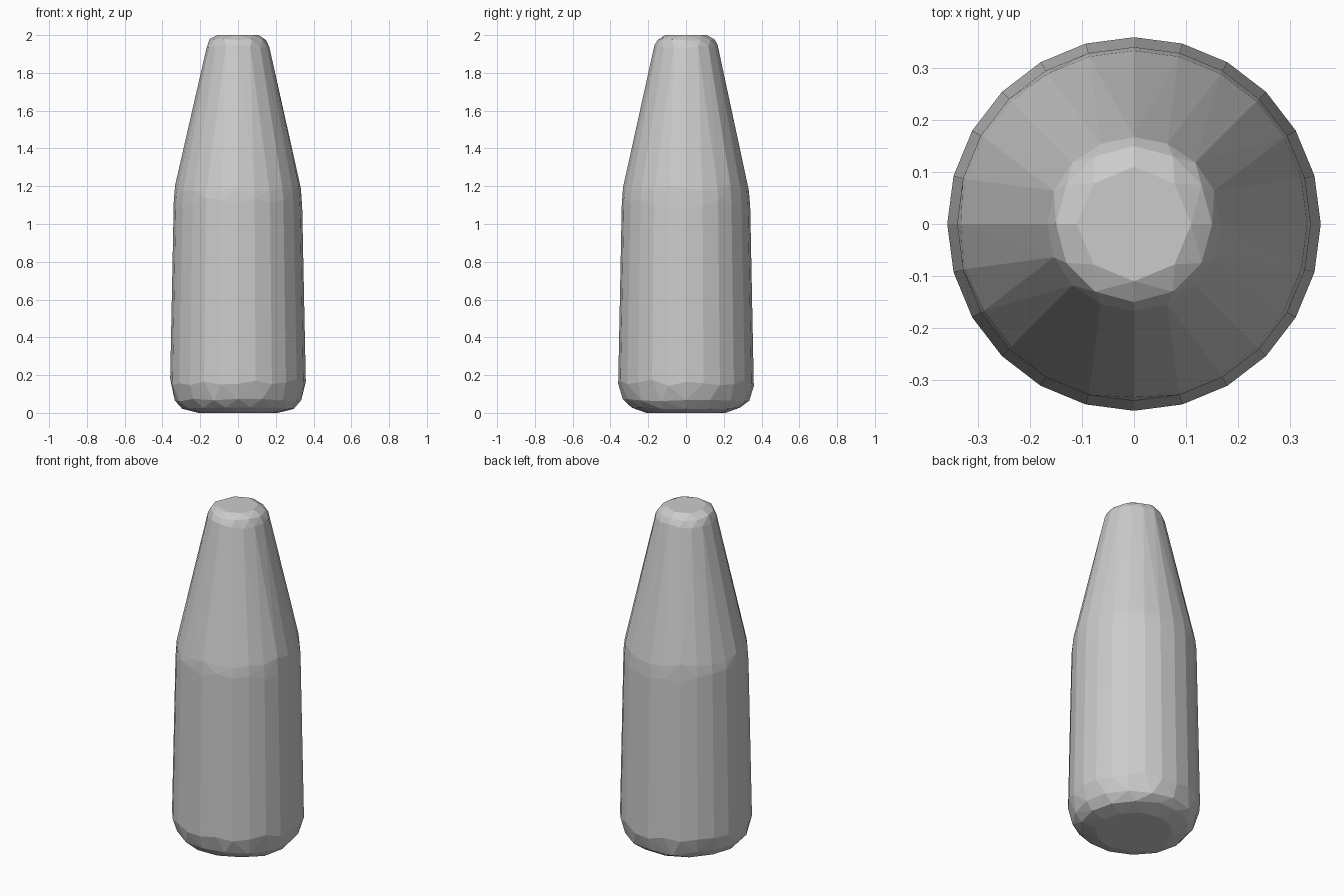
import bpy, bmesh, math, random
from mathutils import Vector

cube = bpy.data.objects.get("Cube")
if cube:
    bpy.data.objects.remove(cube, do_unlink=True)

random.seed(4)

# Plain grey surface
grey = bpy.data.materials.new("plain_grey")
grey.use_nodes = True
colour = (0.6, 0.6, 0.6, 1)
grey.diffuse_color = colour
grey.node_tree.nodes["Principled BSDF"].inputs["Base Color"].default_value = colour

# Bottle silhouette: radius, height, sides, height wobble
profile = [
    (0.21, 0.0, 12, 0), (0.295, 0.025, 14, 0.006), (0.335, 0.065, 16, 0.012),
    (0.359, 0.16, 24, 0.02), (0.34, 1.11, 24, 0.03), (0.333, 1.19, 24, 0.015),
    (0.167, 1.94, 16, 0.01), (0.15, 1.975, 12, 0.005), (0.11, 2.0, 8, 0),
]

# Faceted bottle body: hull wrapped round slightly uneven rings
bm = bmesh.new()
for radius, height, sides, wobble in profile:
    for i in range(sides):
        a = math.tau * i / sides
        z = height + random.uniform(-wobble, wobble)
        bm.verts.new(Vector((radius * math.cos(a), radius * math.sin(a), z)))
hull = bmesh.ops.convex_hull(bm, input=bm.verts[:])
spare = {g for g in hull["geom_interior"] + hull["geom_unused"]
         if isinstance(g, bmesh.types.BMVert)}
bmesh.ops.delete(bm, geom=list(spare), context='VERTS')
bmesh.ops.recalc_face_normals(bm, faces=bm.faces[:])

mesh = bpy.data.meshes.new("bottle_body")
bm.to_mesh(mesh)
bm.free()
mesh.materials.append(grey)
body = bpy.data.objects.new("bottle_body", mesh)
bpy.context.collection.objects.link(body)
